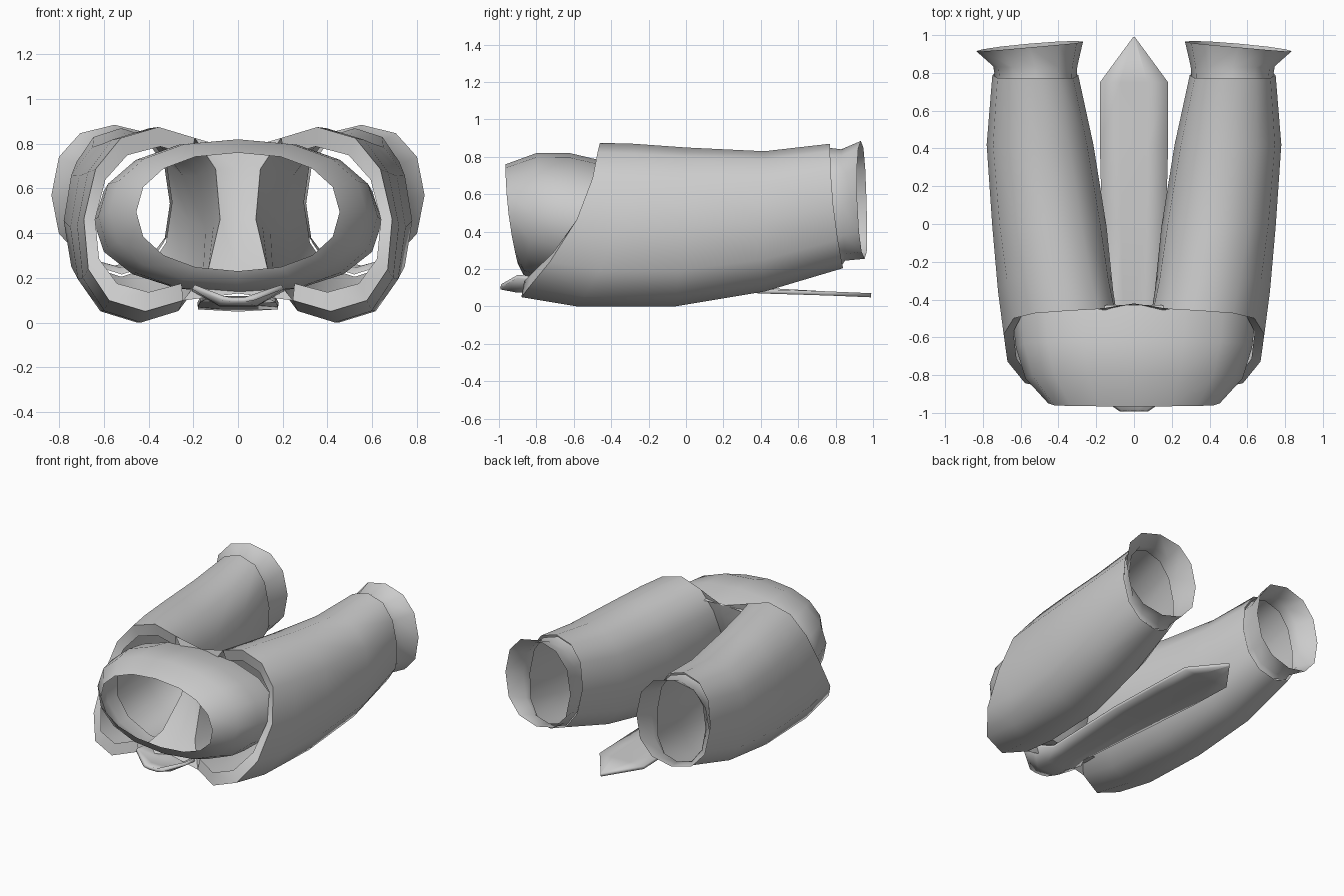
import bpy, math

if "Cube" in bpy.data.objects:
    bpy.data.objects.remove(bpy.data.objects["Cube"])

N = 12


def make(name, verts, faces, solid=0.0):
    me = bpy.data.meshes.new(name)
    me.from_pydata(verts, [], faces)
    me.update()
    ob = bpy.data.objects.new(name, me)
    bpy.context.collection.objects.link(ob)
    if solid:
        m = ob.modifiers.new("thickness", "SOLIDIFY")
        m.thickness = solid
        m.offset = 0
    bpy.ops.object.select_all(action="DESELECT")
    ob.select_set(True)
    bpy.context.view_layer.objects.active = ob
    bpy.ops.object.shade_smooth_by_angle(angle=math.radians(50))
    return ob


def loft(name, rings, closed=True, solid=0.0):
    n = len(rings[0])
    verts = [p for r in rings for p in r]
    faces = []
    for i in range(len(rings) - 1):
        for j in range(n if closed else n - 1):
            k = (j + 1) % n
            faces.append((i * n + j, i * n + k, (i + 1) * n + k, (i + 1) * n + j))
    return make(name, verts, faces, solid)


def oval(angle, p=0.88):
    c, s = math.cos(angle), math.sin(angle)
    return math.copysign(abs(c) ** p, c), math.copysign(abs(s) ** p, s)


# ring of a trouser leg: upper y, forward sweep of lower edge, x range, z range,
# outward lean, sideways skew of y
def leg_ring(y, sweep, x0, x1, z0, z1, lean, skew, side):
    pts = []
    for j in range(N):
        c, s = oval(math.pi / 2 - j * 2 * math.pi / N)
        t = (1 - s) / 2
        x = (x0 + x1) / 2 + c * (x1 - x0) / 2 + lean * t
        pts.append((side * x, y - sweep * t * t - skew * c,
                    (z0 + z1) / 2 + s * (z1 - z0) / 2))
    return pts


LEG = [(-0.46, 0.42, 0.05, 0.66, 0.05, 0.875, 0.06, 0.02),
       (-0.28, 0.30, 0.09, 0.70, 0.00, 0.87, 0.04, 0),
       (0.00, 0.06, 0.14, 0.745, 0.00, 0.85, 0.01, 0),
       (0.42, 0.00, 0.215, 0.78, 0.08, 0.83, 0.0, 0),
       (0.77, -0.07, 0.295, 0.75, 0.205, 0.87, 0.0, 0)]
CUFF = [(0.75, -0.08, 0.305, 0.735, 0.215, 0.85, 0.0, 0),
        (0.83, -0.02, 0.30, 0.745, 0.245, 0.84, 0.0, 0),
        (0.935, -0.02, 0.27, 0.835, 0.255, 0.885, 0.0, 0.025)]

# legs with flared cuffs, and a lip that folds the front edge in to the waist
for side, label in ((1, "right"), (-1, "left")):
    loft(label + "_leg", [leg_ring(*r, side) for r in LEG])
    loft(label + "_cuff", [leg_ring(*r, side) for r in CUFF])
    edge = (leg_ring(*LEG[0], side) * 2)[N - 1:N + 8]
    fold = [(side * 0.3 + (x - side * 0.3) * 0.87, y + 0.015,
             0.46 + (z - 0.46) * 0.79) for x, y, z in edge]
    loft(label + "_leg_lip", [edge, fold], closed=False)

# crotch panel joining the inner edges of both legs
inner = range(7, N)
right = [leg_ring(*LEG[0], 1)[j] for j in inner]
mid = [(0, y + 0.03, min(max(z, 0.13), 0.77)) for x, y, z in right]
loft("crotch_panel", [right, mid, [(-x, y, z) for x, y, z in right]], closed=False)

# waist, rolled inward at the rim: upper y, lower y, half width, z range
WAIST = [(-0.965, -0.90, 0.455, 0.23, 0.76),
         (-0.80, -0.87, 0.575, 0.17, 0.82),
         (-0.62, -0.76, 0.625, 0.13, 0.82),
         (-0.43, -0.66, 0.645, 0.13, 0.775)]
rings = []
for yt, yb, w, z0, z1 in WAIST:
    ring = []
    for j in range(16):
        c, s = oval(math.pi / 2 - j * math.pi / 8, 0.9)
        t = (1 - s) / 2
        ring.append((w * c, yt + (yb - yt) * t * t,
                     (z0 + z1) / 2 + s * (z1 - z0) / 2))
    rings.append(ring)
loft("waist", rings)

# hanging cloth: y, half width, centre height, edge lift
CLOTH = [(-0.99, 0.07, 0.10, 0.01), (-0.90, 0.20, 0.07, 0.09),
         (-0.80, 0.20, 0.07, 0.08), (-0.68, 0.13, 0.09, 0.03),
         (0.00, 0.17, 0.11, -0.01), (0.42, 0.18, 0.09, -0.01),
         (0.75, 0.18, 0.07, 0.0), (0.99, 0.004, 0.06, 0.0)]
loft("hanging_cloth",
     [[(w * u, y, z + lift * u * u) for u in (-1, -0.4, 0.4, 1)]
      for y, w, z, lift in CLOTH], closed=False, solid=0.022)
